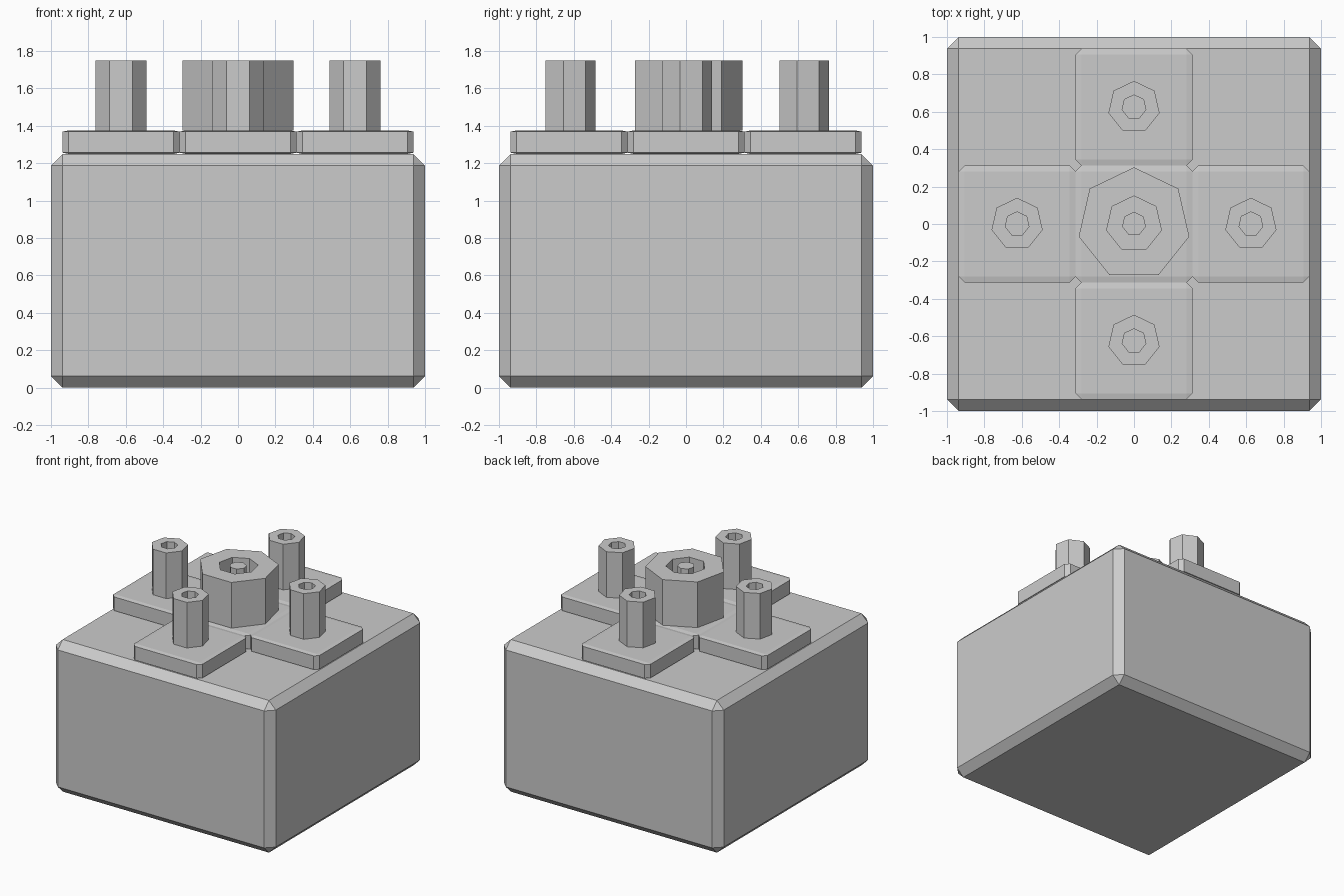
import bpy, bmesh, math

if "Cube" in bpy.data.objects:
    bpy.data.objects.remove(bpy.data.objects["Cube"], do_unlink=True)

grey = bpy.data.materials.new("plain grey")
grey.use_nodes = True
COLOUR = (0.6, 0.6, 0.6, 1)
grey.diffuse_color = COLOUR
grey.node_tree.nodes["Principled BSDF"].inputs["Base Color"].default_value = COLOUR


def finish(bm, name):
    bmesh.ops.recalc_face_normals(bm, faces=bm.faces)
    mesh = bpy.data.meshes.new(name)
    bm.to_mesh(mesh)
    bm.free()
    mesh.materials.append(grey)
    obj = bpy.data.objects.new(name, mesh)
    bpy.context.collection.objects.link(obj)
    return obj


def chamfered_box(name, centre, size, ratio):
    """Unit cube chamfered before scaling, so the chamfer follows the proportions."""
    bm = bmesh.new()
    bmesh.ops.create_cube(bm, size=1)
    if ratio:
        bmesh.ops.bevel(bm, geom=bm.edges[:], offset=ratio, segments=1,
                        affect='EDGES', profile=0.5)
    bmesh.ops.scale(bm, vec=size, verts=bm.verts)
    bmesh.ops.translate(bm, vec=centre, verts=bm.verts)
    return finish(bm, name)


def tube(name, x, y, z0, z1, outer, inner=0, sides=7):
    """Seven-sided post with a vertex towards the back, hollow if inner is given."""
    bm = bmesh.new()

    def ring(r, z):
        return [bm.verts.new((x + r * math.sin(i * math.tau / sides),
                              y + r * math.cos(i * math.tau / sides), z))
                for i in range(sides)]

    loops = [ring(outer, z0), ring(outer, z1)]
    if inner:
        loops += [ring(inner, z1), ring(inner, z0)]
    for a, b in zip(loops, loops[1:]):
        for i in range(sides):
            j = (i + 1) % sides
            bm.faces.new((a[i], a[j], b[j], b[i]))
    if not inner:
        bm.faces.new(loops[-1])
    return finish(bm, name)


BASE, PLATE, TOP, STEP = 1.25, 1.375, 1.75, 0.625

# Main block with an even chamfer
block = chamfered_box("block", (0, 0, BASE / 2), (2, 2, BASE), 0)
bm = bmesh.new()
bm.from_mesh(block.data)
bmesh.ops.bevel(bm, geom=bm.edges[:], offset=0.0625, segments=1,
                affect='EDGES', profile=0.5)
bm.to_mesh(block.data)
bm.free()

# Cross of five plates, with a hollow post on each outer one
places = {"centre": (0, 0), "left": (STEP, 0), "right": (-STEP, 0),
          "front": (0, -STEP), "back": (0, STEP)}
for side, (x, y) in places.items():
    chamfered_box(side + "_plate", (x, y, (BASE + PLATE) / 2),
                  (STEP, STEP, PLATE - BASE), 0.05)
    if side != "centre":
        tube(side + "_post", x, y, PLATE, TOP, 0.14, 0.065)

# Large central socket with a pin inside
tube("centre_socket", 0, 0, PLATE, TOP, 0.303, 0.15)
tube("centre_pin", 0, 0, PLATE, TOP, 0.065)
